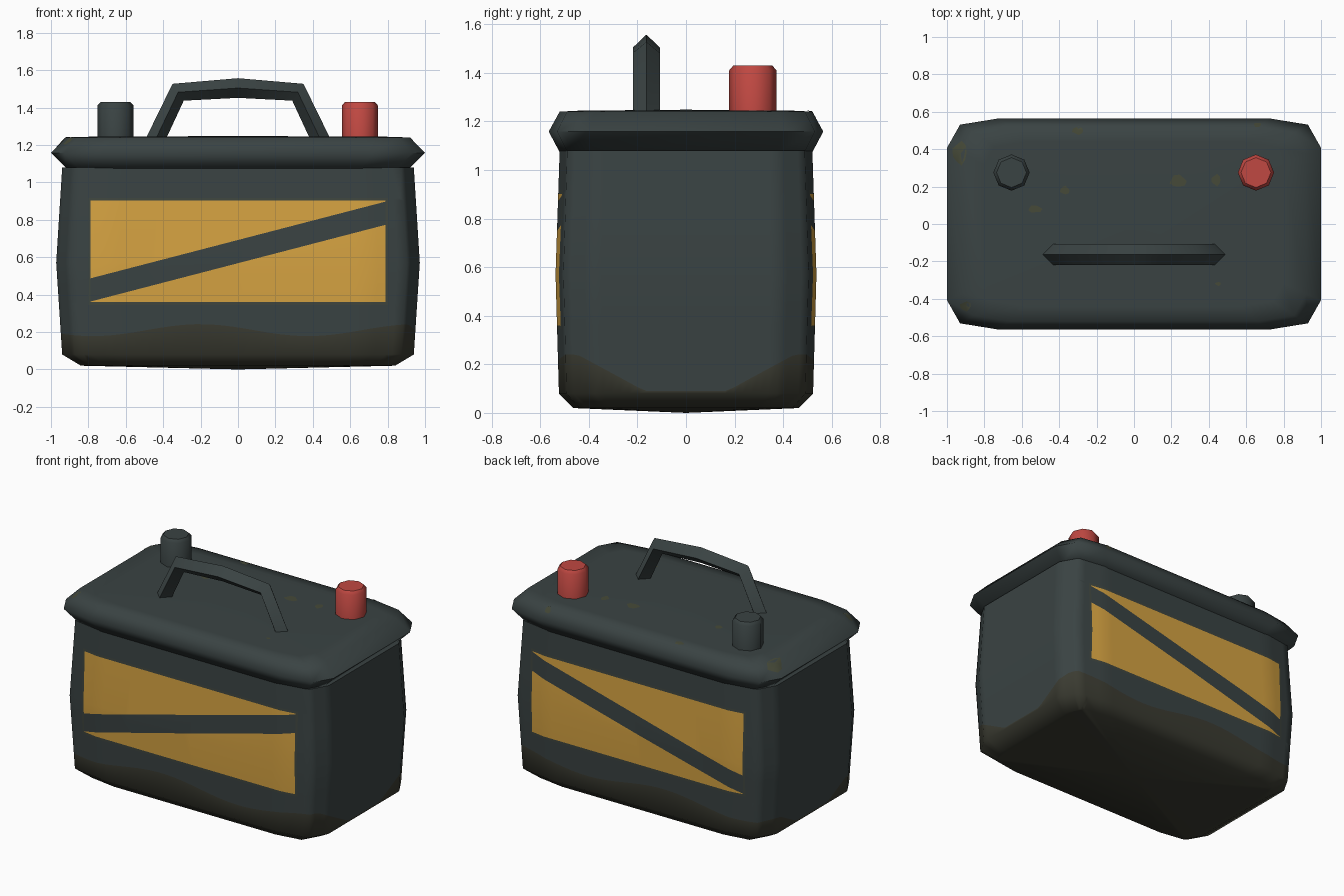
import bpy, bmesh, math
from mathutils import Vector
from mathutils.bvhtree import BVHTree

if "Cube" in bpy.data.objects:
    bpy.data.objects.remove(bpy.data.objects["Cube"])


def material(name, rgb):
    m = bpy.data.materials.new(name)
    m.diffuse_color = (*rgb, 1)
    m.use_nodes = True
    m.node_tree.nodes["Principled BSDF"].inputs["Base Color"].default_value = m.diffuse_color
    return m


CASE = material("slate_case", (0.042, 0.056, 0.056))
DIRT = material("dark_olive_dirt", (0.043, 0.044, 0.031))
YELLOW = material("amber_label", (0.672, 0.366, 0.054))
BORDER = material("label_border", (0.050, 0.061, 0.050))
RED = material("red_terminal", (0.527, 0.065, 0.054))
SPOT = material("olive_spots", (0.061, 0.068, 0.040))


def finish(bm, name, mats, angle=60):
    bmesh.ops.recalc_face_normals(bm, faces=bm.faces)
    me = bpy.data.meshes.new(name)
    bm.to_mesh(me)
    bm.free()
    ob = bpy.data.objects.new(name, me)
    bpy.context.collection.objects.link(ob)
    for m in mats:
        me.materials.append(m)
    bpy.ops.object.select_all(action='DESELECT')
    ob.select_set(True)
    bpy.context.view_layer.objects.active = ob
    bpy.ops.object.shade_smooth_by_angle(angle=math.radians(angle))
    return ob


# Rounded-rectangle outline shared by case and lid
quarter = [(1, 0.72), (0.93, 0.94), (0.72, 1)]
outline = (quarter + [(-x, y) for x, y in reversed(quarter)]
           + [(-x, -y) for x, y in quarter] + [(x, -y) for x, y in reversed(quarter)])


def ring(a, b, z, step):
    pts = []
    for i, (x0, y0) in enumerate(outline):
        x1, y1 = outline[(i + 1) % len(outline)]
        n = max(1, math.ceil(math.hypot(x1 - x0, y1 - y0) / step))
        for k in range(n):
            t = k / n
            pts.append(Vector((a * (x0 + (x1 - x0) * t), b * (y0 + (y1 - y0) * t), z)))
    return pts


def loft(rings, z_start, z_end, mat_of=lambda row: 0):
    """Stack of rings, closed by a fan at each end."""
    bm = bmesh.new()
    vs = [[bm.verts.new(p) for p in r] for r in rings]
    n = len(vs[0])
    for row, (lo, hi) in enumerate(zip(vs, vs[1:])):
        for i in range(n):
            j = (i + 1) % n
            bm.faces.new((lo[i], lo[j], hi[j], hi[i])).material_index = mat_of(row)
    for row, r, z in ((-1, vs[0], z_start), (len(vs), vs[-1], z_end)):
        c = sum((v.co for v in r), Vector()) / n
        c = bm.verts.new((c.x, c.y, z))
        for i in range(n):
            bm.faces.new((r[i], r[(i + 1) % n], c)).material_index = mat_of(row)
    return bm


# Case: bulged box with a wavy dirt line as one of its rings
def dirt_height(p):
    front = 0.21 + 0.032 * math.cos((p.x + 0.2) * 5.5)
    side = 0.09 + 0.55 * max(0, abs(p.y) - 0.17)
    return min(front, side)


STEP = 0.07
low, mid = ring(0.94, 0.523, 0.08, STEP), ring(0.972, 0.537, 0.57, STEP)
wave = [p.lerp(q, (dirt_height(p) - 0.08) / 0.49) for p, q in zip(low, mid)]
bm = loft([ring(0.84, 0.465, 0.02, STEP), low, wave, mid, ring(0.94, 0.52, 1.08, STEP)],
          0.0, 1.08, lambda row: 1 if row < 2 else 0)

# Labels: cut the case along the panel and stripe edges, then colour by position
X_IN, X_OUT, Z_IN, Z_OUT = 0.788, 0.803, (0.36, 0.902), (0.345, 0.917)
SLOPE, STRIPE = 0.26, (0.568, 0.692)
cuts = [((s * x, 0, 0), (1, 0, 0)) for x in (X_IN, X_OUT) for s in (-1, 1)]
cuts += [((0, 0, z), (0, 0, 1)) for z in Z_IN + Z_OUT]
cuts += [((0, 0, z), (-SLOPE, 0, 1)) for z in STRIPE]
for co, no in cuts:
    bmesh.ops.bisect_plane(bm, geom=bm.verts[:] + bm.edges[:] + bm.faces[:],
                           plane_co=co, plane_no=Vector(no).normalized(), dist=1e-5)
bm.normal_update()
for f in bm.faces:
    c = f.calc_center_median()
    if abs(f.normal.y) < 0.5 or abs(c.x) > X_OUT or not Z_OUT[0] < c.z < Z_OUT[1]:
        continue
    if abs(c.x) > X_IN or not Z_IN[0] < c.z < Z_IN[1]:
        f.material_index = 3
    elif not STRIPE[0] < c.z - SLOPE * c.x < STRIPE[1]:
        f.material_index = 2
finish(bm, "case", [CASE, DIRT, YELLOW, BORDER])

# Lid with a pointed rim
bm = loft([ring(0.915, 0.52, 1.073, 3), ring(1.0, 0.565, 1.158, 3),
           ring(0.92, 0.52, 1.24, 3), ring(0.80, 0.44, 1.244, 3)], 1.073, 1.248)
bmesh.ops.recalc_face_normals(bm, faces=bm.faces)
lid_tree = BVHTree.FromBMesh(bm)
finish(bm, "lid", [CASE], 75)

# Dirt spots laid on the lid: x, y, half width, half depth
spots = [(-0.93, 0.38, 0.04, 0.06), (-0.30, 0.50, 0.03, 0.022), (-0.37, 0.18, 0.025, 0.022),
         (-0.53, 0.08, 0.035, 0.02), (0.235, 0.23, 0.042, 0.033), (0.44, 0.235, 0.025, 0.03),
         (0.66, 0.53, 0.02, 0.012), (-0.90, -0.44, 0.03, 0.025), (0.45, -0.32, 0.016, 0.01)]
bm = bmesh.new()
for x, y, w, d in spots:
    pts = [(x, y)]
    for k in range(9):
        a, r = k * math.tau / 9, 1 + 0.15 * math.sin(k * 2.3 + x * 9)
        pts.append((x + w * r * math.cos(a), y + d * r * math.sin(a)))
    vs = []
    for px, py in pts:
        hit = lid_tree.ray_cast(Vector((px, py, 3)), Vector((0, 0, -1)))[0]
        vs.append(bm.verts.new((px, py, (hit.z if hit else 1.17) + 0.003)))
    for k in range(9):
        bm.faces.new((vs[0], vs[1 + k], vs[1 + (k + 1) % 9]))
finish(bm, "lid_dirt_spots", [SPOT])

# Carrying handle: diamond section given by outer and inner front outlines
outer = [(-0.51, 1.20), (-0.35, 1.527), (0, 1.557), (0.35, 1.527), (0.51, 1.20)]
inner = [(-0.40, 1.20), (-0.29, 1.437), (0, 1.452), (0.29, 1.437), (0.40, 1.20)]
HY, HW = -0.163, 0.055
bm = bmesh.new()
rows = []
for (xo, zo), (xi, zi) in zip(outer, inner):
    xm, zm = (xo + xi) / 2, (zo + zi) / 2
    rows.append([bm.verts.new(p) for p in ((xo, HY, zo), (xm, HY - HW, zm),
                                           (xi, HY, zi), (xm, HY + HW, zm))])
for r, s in zip(rows, rows[1:]):
    for i in range(4):
        j = (i + 1) % 4
        bm.faces.new((r[i], r[j], s[j], s[i]))
bm.faces.new(rows[0])
bm.faces.new(rows[-1])
finish(bm, "carrying_handle", [CASE], 50)

# Terminals: eight-sided posts with a chamfered top
for name, x, mat in (("negative_terminal", -0.655, CASE), ("positive_terminal", 0.652, RED)):
    rings = [[Vector((x + r * math.cos(k * math.tau / 8), 0.275 + r * math.sin(k * math.tau / 8), z))
              for k in range(8)] for r, z in ((0.097, 1.2), (0.097, 1.41), (0.08, 1.43))]
    finish(loft(rings, 1.2, 1.43), name, [mat], 50)
